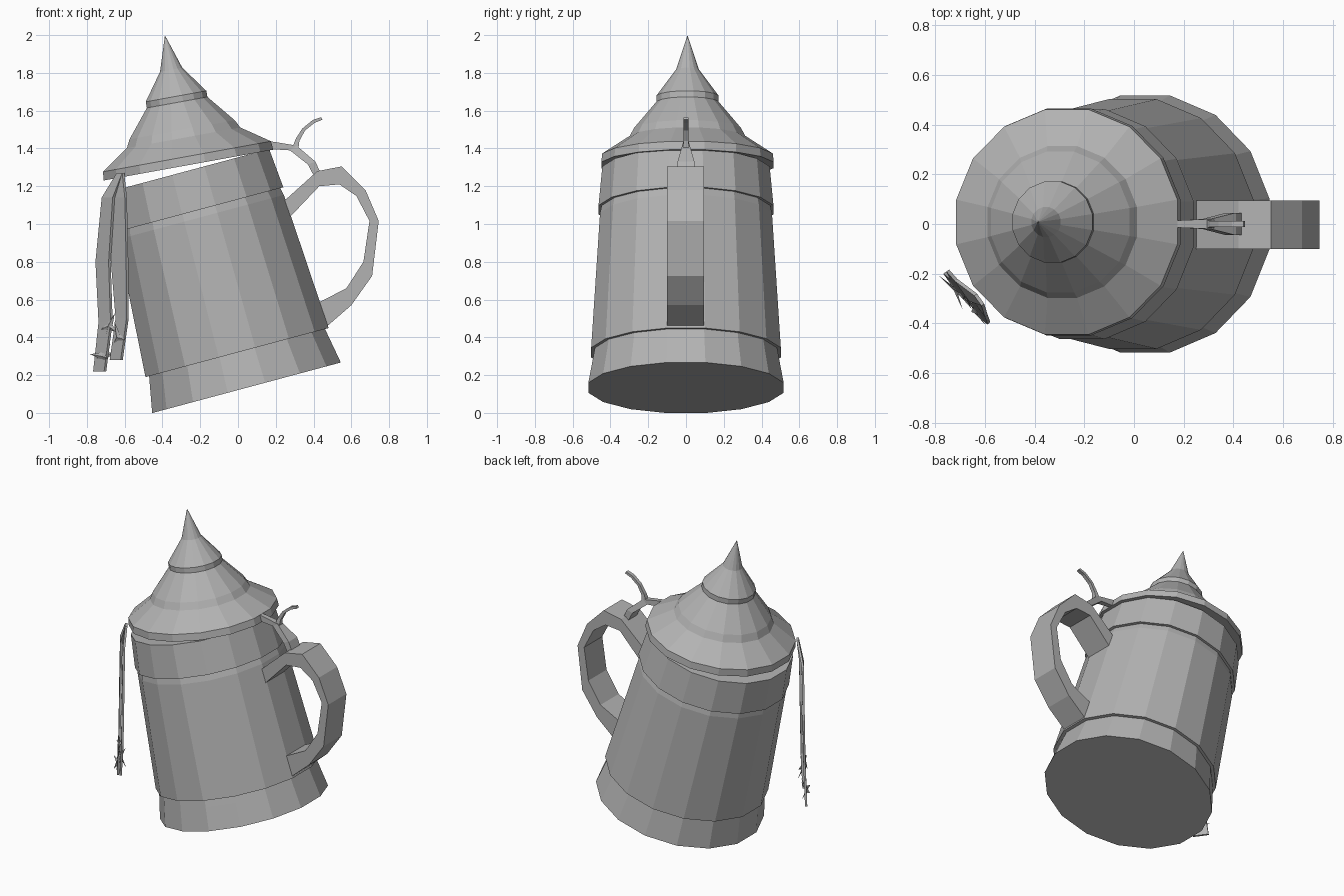
import bpy, bmesh, math, random
from mathutils import Matrix, Vector

if "Cube" in bpy.data.objects:
    bpy.data.objects.remove(bpy.data.objects["Cube"])

random.seed(4)
metal = bpy.data.materials.new("grey metal")
metal.diffuse_color = (0.45, 0.45, 0.45, 1)
metal.use_nodes = True
metal.node_tree.nodes["Principled BSDF"].inputs["Base Color"].default_value = metal.diffuse_color
SIDES = 16


def finish(name, bm):
    bmesh.ops.recalc_face_normals(bm, faces=bm.faces)
    mesh = bpy.data.meshes.new(name)
    bm.to_mesh(mesh)
    bm.free()
    mesh.materials.append(metal)
    obj = bpy.data.objects.new(name, mesh)
    bpy.context.collection.objects.link(obj)
    return obj


def lathe(name, profile, origin, tilt):
    """Faceted turned part; radii are measured to the flats."""
    bm = bmesh.new()
    rings = []
    for r, h in profile:
        r /= math.cos(math.pi / SIDES)
        rings.append([bm.verts.new((r * math.cos(a), r * math.sin(a), h))
                      for a in (2 * math.pi * (i + .5) / SIDES for i in range(SIDES))])
    for lo, hi in zip(rings, rings[1:]):
        for i in range(SIDES):
            j = (i + 1) % SIDES
            bm.faces.new((lo[i], lo[j], hi[j], hi[i]))
    bm.faces.new(rings[0])
    bm.faces.new(rings[-1])
    bm.transform(Matrix.Translation(origin) @ Matrix.Rotation(-math.radians(tilt), 4, 'Y'))
    return finish(name, bm)


def sweep(name, sections):
    """Closed bar through a row of four-cornered sections."""
    bm = bmesh.new()
    rings = [[bm.verts.new(p) for p in s] for s in sections]
    for a, b in zip(rings, rings[1:]):
        for i in range(4):
            j = (i + 1) % 4
            bm.faces.new((a[i], a[j], b[j], b[i]))
    bm.faces.new(rings[0])
    bm.faces.new(rings[-1])
    return finish(name, bm)


def flat_bar(name, rows, y=0):
    """Rows of (outer x, outer z, inner x, inner z, half width in y)."""
    return sweep(name, [[(ox, y - w, oz), (ox, y + w, oz), (ix, y + w, iz), (ix, y - w, iz)]
                        for ox, oz, ix, iz, w in rows])


# Tankard body with grooved bands near the foot and the rim
lathe("tankard_body", [(.517, 0), (.49, .149), (.482, .193), (.502, .193), (.455, .935),
                       (.446, .975), (.463, .975), (.443, 1.19)], (.045, 0, .133), 15)

# Stepped lid with a pointed finial, tipped slightly open
lathe("lid", [(.456, 0), (.452, .046), (.305, .147), (.283, .19), (.163, .337),
              (.163, .37), (.06, .513), (.001, .695)], (-.262, .008, 1.312), 10.3)

# Handle
flat_bar("handle", [(.22, 1.10, .24, 1.0, .097), (.42, 1.28, .43, 1.20, .097),
                    (.55, 1.305, .537, 1.21, .097), (.675, 1.18, .627, 1.148, .097),
                    (.745, 1.016, .696, 1.016, .097), (.71, .725, .664, .80, .097),
                    (.60, .57, .574, .66, .097), (.45, .44, .38, .56, .097)], -.003)

# Hinge arm between lid and handle, with a thumb lever
flat_bar("hinge_arm", [(.15, 1.44, .15, 1.39, .015), (.19, 1.435, .19, 1.395, .015),
                       (.31, 1.415, .275, 1.39, .02), (.41, 1.33, .37, 1.315, .045),
                       (.45, 1.24, .42, 1.22, .045)])
flat_bar("thumb_lever", [(.29, 1.41, .32, 1.40, .018), (.305, 1.45, .325, 1.44, .012),
                         (.34, 1.505, .355, 1.495, .012), (.395, 1.55, .405, 1.535, .012),
                         (.44, 1.565, .447, 1.552, .012)])

# Ribbons hanging from the lid rim
side = Vector((.58, -.81, 0))
out = Vector((-.81, -.58, 0))


def ribbon(name, rows):
    """Rows of (sideways shift, outward shift, z, half width)."""
    sections = []
    for s, o, z, w in rows:
        c = Vector((-.65, -.30, z)) + side * s + out * o
        sections.append([c + side * a * w + out * b * .007
                         for a, b in ((-1, -1), (1, -1), (1, 1), (-1, 1))])
    return sweep(name, sections)


ribbon("outer_ribbon", [(.02, -.02, 1.27, .025), (-.05, .01, 1.14, .05), (-.09, .015, .80, .06),
                        (-.06, .02, .48, .055), (-.10, .03, .22, .05)])
ribbon("inner_ribbon", [(.02, -.02, 1.27, .025), (.04, -.005, 1.14, .05), (.04, 0, .80, .07),
                        (.07, .005, .5, .05), (.03, .015, .28, .05)])

# Spiky tufts at the ribbon ends
bm = bmesh.new()
for s, o, z in ((-.07, .03, .30), (.05, .015, .40), (-.02, .02, .46)):
    c = Vector((-.65, -.30, z)) + side * s + out * o
    for i in range(6):
        a = 2 * math.pi * i / 6 + random.random()
        d = side * math.cos(a) + Vector((0, 0, 1)) * math.sin(a) + out * random.uniform(-.5, .5)
        n = d.cross(out).normalized()
        d *= random.uniform(.06, .09)
        base = [bm.verts.new(c + v) for v in (n * .022, -n * .022, out * .012)]
        tip = bm.verts.new(c + d)
        for k in range(3):
            bm.faces.new((base[k], base[(k + 1) % 3], tip))
        bm.faces.new(base)
finish("ribbon_tufts", bm)
